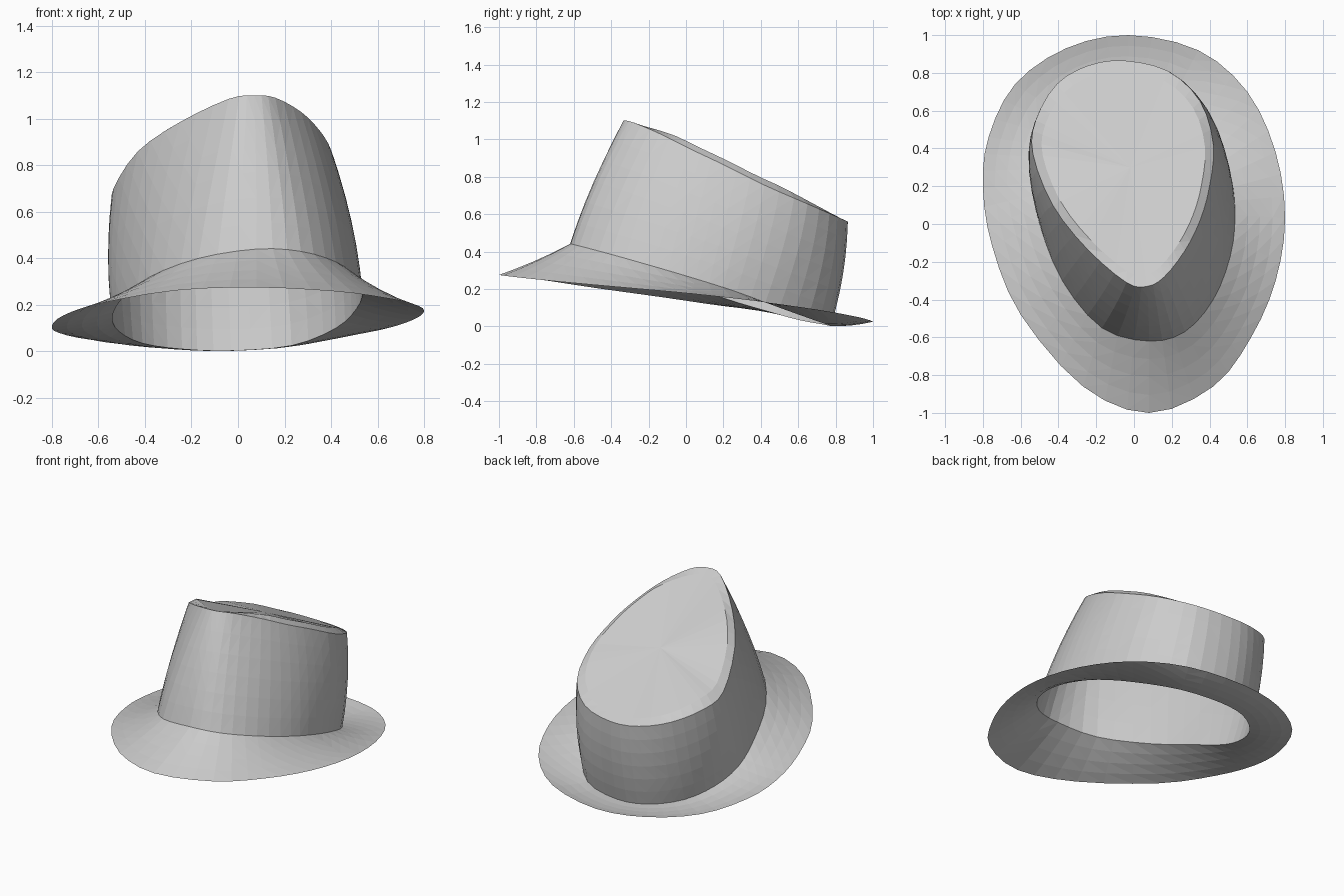
import bpy
import bmesh
from mathutils import Vector

if "Cube" in bpy.data.objects:
    bpy.data.objects.remove(bpy.data.objects["Cube"])

SUB = 3  # subdivisions between control points

# Control loops: 16 points each, counter-clockwise from the front
BRIM_EDGE = [(.08, -1, .275), (.42, -.86, .258), (.62, -.6, .232), (.75, -.3, .205),
             (.8, .03, .175), (.75, .38, .135), (.6, .7, .09), (.34, .92, .05),
             (-.03, 1, .025), (-.36, .93, .03), (-.63, .74, .05), (-.77, .46, .08),
             (-.8, .19, .11), (-.75, -.12, .155), (-.6, -.48, .205), (-.27, -.86, .262)]
CROWN_BASE = [(.08, -.62, .44), (.27, -.57, .43), (.42, -.4, .385), (.51, -.17, .32),
              (.535, .05, .255), (.51, .27, .185), (.42, .5, .1), (.23, .71, .025),
              (-.03, .775, .003), (-.24, .735, .01), (-.41, .6, .035), (-.51, .42, .085),
              (-.54, .22, .145), (-.5, 0, .225), (-.38, -.3, .32), (-.17, -.55, .4)]
CROWN_RIM = [(.07, -.33, 1.1), (.16, -.28, 1.09), (.27, -.14, 1.03), (.35, .02, .95),
             (.4, .2, .865), (.42, .42, .755), (.35, .65, .655), (.18, .81, .585),
             (-.05, .865, .56), (-.24, .84, .57), (-.41, .74, .605), (-.52, .55, .65),
             (-.535, .37, .7), (-.43, .1, .86), (-.25, -.13, .985), (-.04, -.31, 1.085)]


def smooth_loop(points):
    """Closed Catmull-Rom curve through the points."""
    p = [Vector(q) for q in points]
    n = len(p)
    out = []
    for i in range(n):
        a, b, c, d = p[i - 1], p[i], p[(i + 1) % n], p[(i + 2) % n]
        for k in range(SUB):
            t = k / SUB
            out.append(0.5 * (2 * b + (c - a) * t + (2 * a - 5 * b + 4 * c - d) * t ** 2
                              + (3 * b - a - 3 * c + d) * t ** 3))
    return out


def between(lower, upper, rows, bulge, lift=0.0):
    """Rings from one loop to another, pushed outward and up in the middle."""
    rings = []
    for r in range(rows + 1):
        t = r / rows
        w = 4 * t * (1 - t)
        ring = []
        for a, b in zip(lower, upper):
            q = a.lerp(b, t)
            out = Vector((q.x, q.y - .1, 0)).normalized()
            ring.append(q + out * bulge * w + Vector((0, 0, lift * w)))
        rings.append(ring)
    return rings


def loft(name, rings, centre=None):
    """Faceted triangulated skin over rings, optionally closed at a centre."""
    bm = bmesh.new()
    rows = [[bm.verts.new(q) for q in ring] for ring in rings]
    n = len(rows[0])
    for lo, hi in zip(rows, rows[1:]):
        for i in range(n):
            bm.faces.new((lo[i], lo[(i + 1) % n], hi[(i + 1) % n], hi[i]))
    if centre is not None:
        c = bm.verts.new(centre)
        for i in range(n):
            bm.faces.new((rows[-1][i], rows[-1][(i + 1) % n], c))
    bmesh.ops.triangulate(bm, faces=bm.faces[:])
    mesh = bpy.data.meshes.new(name)
    bm.to_mesh(mesh)
    bm.free()
    ob = bpy.data.objects.new(name, mesh)
    bpy.context.collection.objects.link(ob)
    return ob


edge, base, rim = (smooth_loop(l) for l in (BRIM_EDGE, CROWN_BASE, CROWN_RIM))

# Brim: thin sheet sagging slightly between edge and crown
loft("brim", between(edge, base, 4, 0, -.008))

# Crown: slightly bulging wall
loft("crown_side", between(base, rim, 6, .02))

# Crown top: sloping panel with a small raised lip inside the rim
centre = Vector((-.02, .3, .83))
lip = [q.lerp(centre, .1) + Vector((0, 0, .03 * min(1, max(0, (.86 - q.y) * 3))
                                   * min(1, max(0, (q.y + .33) * 4)))) for q in rim]
inner = [q.lerp(centre, .55) for q in lip]
loft("crown_top", [rim, lip, inner], centre)
